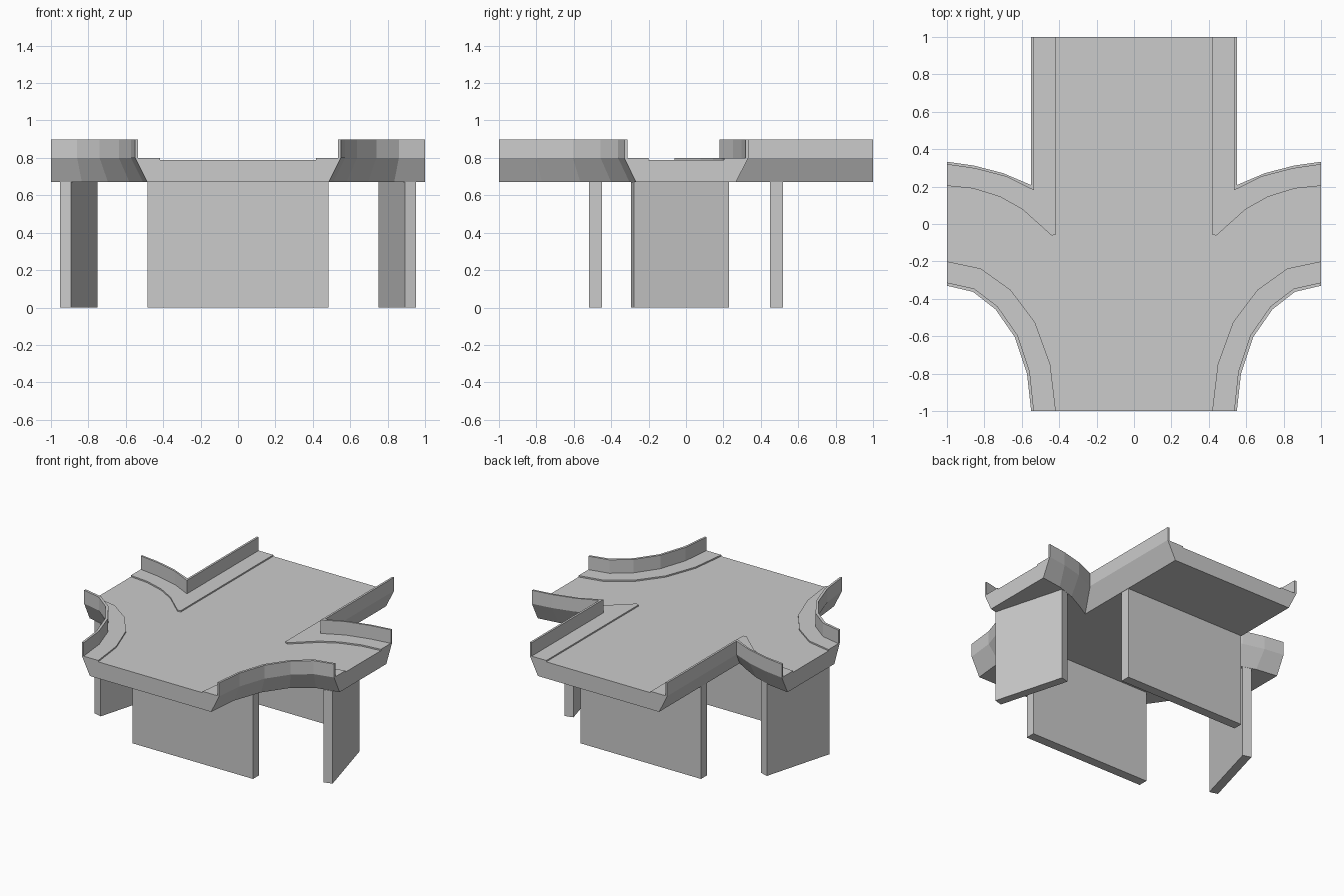
import bpy, bmesh

if "Cube" in bpy.data.objects:
    bpy.data.objects.remove(bpy.data.objects["Cube"])

# Plan curves of one half (x > 0): front corner runs front end -> side end,
# back corner runs side end -> back end.
FRONT = {
    "bottom": [(.485, -1), (.508, -.77), (.58, -.565), (.695, -.4), (.835, -.302), (1, -.267)],
    "outer": [(.55, -1), (.572, -.8), (.637, -.605), (.74, -.457), (.86, -.363), (1, -.33)],
    "inner": [(.535, -1), (.557, -.79), (.622, -.595), (.73, -.44), (.855, -.345), (1, -.313)],
    "kerb": [(.418, -1), (.448, -.75), (.53, -.525), (.66, -.352), (.82, -.238), (1, -.2)],
}
BACK = {
    "bottom": [(1, .267), (.84, .245), (.7, .198), (.57, .13), (.485, .08), (.485, .08), (.485, 1)],
    "outer": [(1, .333), (.855, .312), (.7, .272), (.55, .208), (.55, .208), (.55, .208), (.55, 1)],
    "inner": [(1, .318), (.848, .296), (.68, .252), (.535, .18), (.535, .18), (.535, .18), (.535, 1)],
    "kerb": [(1, .204), (.86, .19), (.715, .145), (.595, .077), (.44, -.062), (.418, -.055), (.418, 1)],
}
# Cross-section from the underside, over the parapet, down to the road
SECTION = [("bottom", .67), ("outer", .8), ("outer", .897), ("inner", .897),
           ("inner", .8), ("kerb", .8), ("kerb", .79)]


def finish(bm, name):
    bmesh.ops.remove_doubles(bm, verts=bm.verts, dist=1e-4)
    bmesh.ops.recalc_face_normals(bm, faces=bm.faces)
    mesh = bpy.data.meshes.new(name)
    bm.to_mesh(mesh)
    bm.free()
    obj = bpy.data.objects.new(name, mesh)
    bpy.context.collection.objects.link(obj)
    return obj


def prism(name, plan, height):
    bm = bmesh.new()
    base = bm.faces.new([bm.verts.new((x, y, 0)) for x, y in plan])
    top = bmesh.ops.extrude_face_region(bm, geom=[base])["geom"]
    for v in top:
        if isinstance(v, bmesh.types.BMVert):
            v.co.z = height
    return finish(bm, name)


# Junction deck: lofted edges with parapet and pavement
bm = bmesh.new()
sides = {}
for s in (1, -1):
    corners = []
    for curves in (FRONT, BACK):
        rails = [[bm.verts.new((s * x, y, z)) for x, y in curves[key]] for key, z in SECTION]
        for a, b in zip(rails, rails[1:]):
            for i in range(len(a) - 1):
                bm.faces.new((a[i], a[i + 1], b[i + 1], b[i]))
        corners.append(rails)
    sides[s] = corners
    # side end cap
    bm.faces.new([r[-1] for r in corners[0]] + [r[0] for r in reversed(corners[1])])

# underside and road surface
for k in (0, -1):
    right = sides[1][0][k] + sides[1][1][k]
    left = sides[-1][0][k] + sides[-1][1][k]
    bm.faces.new(right + left[::-1])
# front and back end caps
for c, i in ((0, 0), (1, -1)):
    bm.faces.new([r[i] for r in sides[1][c]] + [r[i] for r in reversed(sides[-1][c])])
finish(bm, "junction_deck")

# Supporting walls under the four arms
for s, name in ((-1, "front_pier"), (1, "back_pier")):
    prism(name, [(-.483, s * .45), (.483, s * .45), (.483, s * .518), (-.483, s * .518)], .67)
for s, name in ((-1, "left_pier"), (1, "right_pier")):
    prism(name, [(s * .952, -.279), (s * .892, -.295), (s * .75, .215), (s * .81, .231)], .67)
